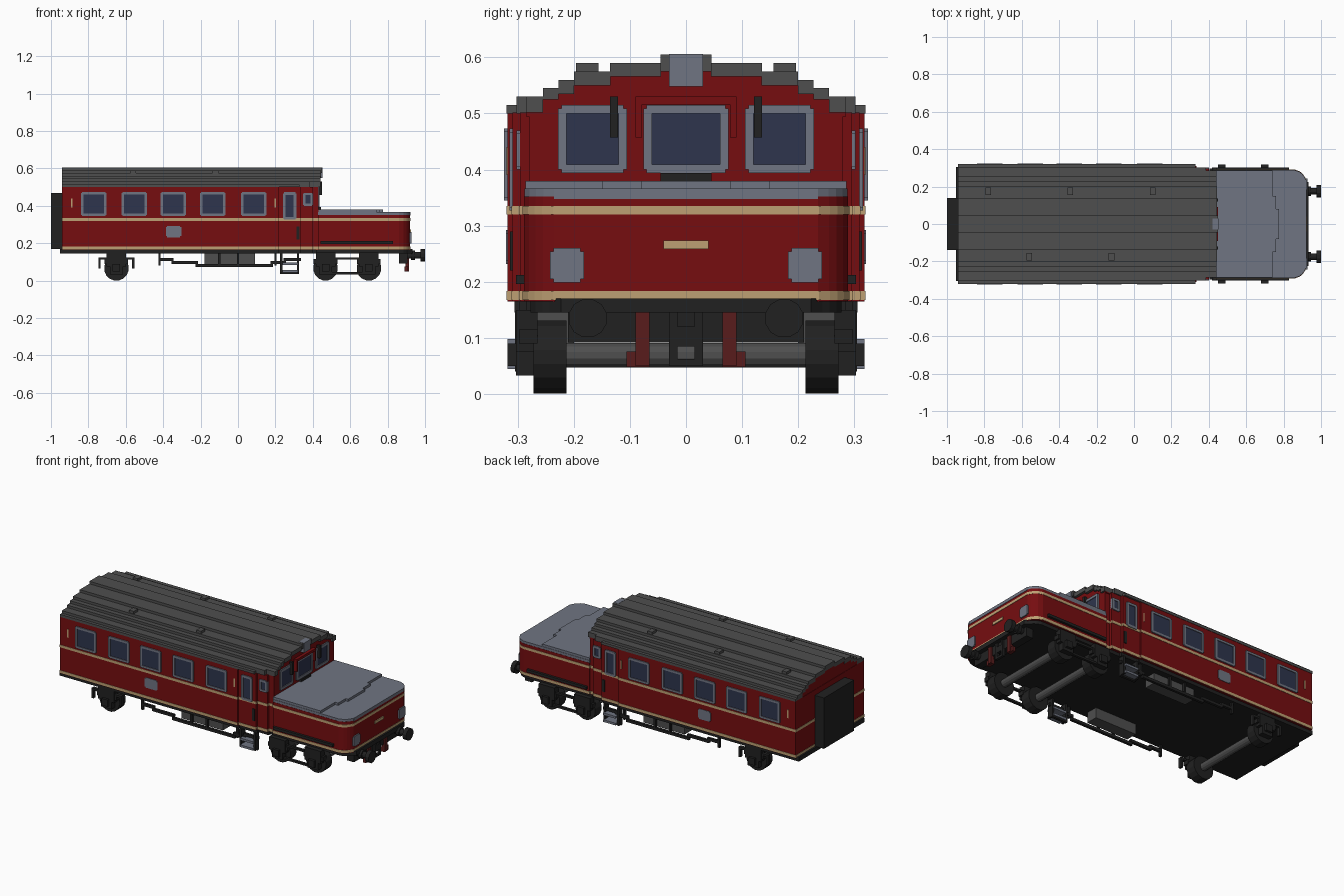
import bpy, bmesh, math
from mathutils import Matrix, Vector

cube = bpy.data.objects.get("Cube")
if cube:
    bpy.data.objects.remove(cube, do_unlink=True)


def lin(c):
    c /= 255
    return c / 12.92 if c <= 0.04045 else ((c + 0.055) / 1.055) ** 2.4


def material(name, *rgb):
    m = bpy.data.materials.new(name)
    col = (*[lin(c) for c in rgb], 1)
    m.diffuse_color = col
    m.use_nodes = True
    bsdf = m.node_tree.nodes["Principled BSDF"]
    bsdf.inputs["Base Color"].default_value = col
    bsdf.inputs["Roughness"].default_value = 0.6
    return m


RED = material("dark red", 118, 13, 16)
ROOF = material("roof grey", 78, 78, 78)
GREY = material("light grey", 112, 117, 130)
GLASS = material("blue glass", 46, 53, 77)
TAN = material("tan", 190, 160, 115)
BLACK = material("black", 33, 33, 33)
BROWN = material("brown red", 88, 28, 28)


def finish(name, bm, mat, mirror=False):
    if mirror:  # copy to the other side of the centre line
        dup = bmesh.ops.duplicate(bm, geom=bm.verts[:] + bm.edges[:] + bm.faces[:])["geom"]
        for v in dup:
            if isinstance(v, bmesh.types.BMVert):
                v.co.y *= -1
    bmesh.ops.recalc_face_normals(bm, faces=bm.faces[:])
    me = bpy.data.meshes.new(name)
    bm.to_mesh(me)
    bm.free()
    me.materials.append(mat)
    ob = bpy.data.objects.new(name, me)
    bpy.context.collection.objects.link(ob)
    return ob


def add_box(bm, x0, x1, y0, y1, z0, z1):
    m = (Matrix.Translation(((x0 + x1) / 2, (y0 + y1) / 2, (z0 + z1) / 2))
         @ Matrix.Diagonal((x1 - x0, y1 - y0, z1 - z0, 1)))
    bmesh.ops.create_cube(bm, size=1, matrix=m)


def boxes(name, mat, items, mirror=False):
    bm = bmesh.new()
    for b in items:
        add_box(bm, *b)
    return finish(name, bm, mat, mirror)


def cylinders(name, mat, items, mirror=False, sides=12):
    """items: (start, end, radius)"""
    bm = bmesh.new()
    for a, b, r in items:
        a, b = Vector(a), Vector(b)
        d = b - a
        m = (Matrix.Translation((a + b) / 2) @ d.to_track_quat('Z', 'Y').to_matrix().to_4x4()
             @ Matrix.Rotation(math.pi / sides, 4, 'Z'))
        bmesh.ops.create_cone(bm, cap_ends=True, segments=sides, radius1=r, radius2=r,
                              depth=d.length, matrix=m)
    return finish(name, bm, mat, mirror)


def prism(name, mat, half, z0, z1, grow=0.0):
    """Extrude a plan, given as its +y half from rear to front."""
    mid = (half[0][0] + half[-1][0]) / 2
    pts = [(x + math.copysign(grow, x - mid) * (x in (half[0][0], half[-1][0])), y + grow)
           for x, y in half]
    pts += [(x, -y) for x, y in reversed(pts)]
    bm = bmesh.new()
    f = bm.faces.new([bm.verts.new((x, y, z0)) for x, y in pts])
    top = bmesh.ops.extrude_face_region(bm, geom=[f])["geom"]
    bmesh.ops.translate(bm, vec=(0, 0, z1 - z0), verts=[v for v in top if isinstance(v, bmesh.types.BMVert)])
    return finish(name, bm, mat)


# Body and hood plans
BODY = [(-0.94, 0.318), (0.22, 0.318), (0.22, 0.309), (0.335, 0.309), (0.335, 0.296),
        (0.4, 0.296), (0.4, 0.28), (0.43, 0.28)]
HOOD = [(0.43, 0.289), (0.86, 0.289), (0.885, 0.28), (0.9, 0.268), (0.91, 0.255), (0.92, 0.235)]
for label, plan in (("body", BODY), ("hood", HOOD)):
    prism(label + "_underframe", BLACK, plan, 0.145, 0.17, -0.012)
    prism(label + "_lower_stripe", TAN, plan, 0.168, 0.184, 0.002)
    prism(label + "_upper_stripe", TAN, plan, 0.32, 0.335, 0.002)
prism("body_walls", RED, BODY, 0.165, 0.502)
prism("hood_walls", RED, HOOD, 0.165, 0.352)
prism("hood_lid", GREY, HOOD, 0.352, 0.366, -0.001)
boxes("hood_raised_panel", GREY, [(0.43, 0.74, -0.286, 0.286, 0.36, 0.38),
                                  (0.73, 0.76, -0.15, 0.15, 0.36, 0.38),
                                  (0.75, 0.775, -0.08, 0.08, 0.36, 0.38)])
boxes("hood_front_trim", GREY, [(0.9, 0.922, -0.235, 0.235, 0.348, 0.366)])

# Stepped roof: inner y, outer y, underside, top, front end
ROOF_STEPS = [(0, 0.045, 0.575, 0.605, 0.45), (0.045, 0.135, 0.566, 0.59, 0.445),
              (0.135, 0.2, 0.55, 0.575, 0.445), (0.2, 0.227, 0.535, 0.56, 0.44),
              (0.227, 0.255, 0.525, 0.545, 0.44), (0.255, 0.285, 0.502, 0.53, 0.44),
              (0.285, 0.302, 0.5, 0.53, 0.385), (0.302, 0.32, 0.5, 0.515, 0.33)]
boxes("roof", ROOF, [(-0.94, xe, a, b, z0, z1) for a, b, z0, z1, xe in ROOF_STEPS], True)
boxes("end_gables", RED, [(-0.938, 0.43, a, b, 0.495, z0) for a, b, z0, z1, xe in ROOF_STEPS[:6]], True)
boxes("roof_vents", ROOF, [(x - 0.015, x + 0.015, y - 0.02, y + 0.02, 0.57, 0.59)
                           for x, y in ((-0.78, 0.176), (-0.34, 0.176), (0.1, 0.176),
                                        (-0.56, -0.176), (-0.12, -0.176))])

# Rear gangway
boxes("rear_gangway", BLACK, [(-1, -0.935, -0.14, 0.14, 0.17, 0.47)])


def frame_rects(a0, a1, z0, z1, t):
    return [(a0 + t * 0.4, a1 - t * 0.4, z1 - t, z1), (a0 + t * 0.4, a1 - t * 0.4, z0, z0 + t),
            (a0, a0 + t, z0 + t * 0.4, z1 - t * 0.4), (a1 - t, a1, z0 + t * 0.4, z1 - t * 0.4)]


# Side windows: x range, z range, wall y, frame width
side = [(x - 0.068, x + 0.068, 0.345, 0.473, 0.318, 0.013) for x in (-0.771, -0.555, -0.347, -0.134, 0.084)]
side += [(0.24, 0.312, 0.327, 0.473, 0.309, 0.014), (0.348, 0.4, 0.4, 0.47, 0.296, 0.013)]
frames, panes = [], []
for x0, x1, z0, z1, w, t in side:
    frames += [(a, b, w - 0.01, w + 0.006, c, d) for a, b, c, d in frame_rects(x0, x1, z0, z1, t)]
    panes.append((x0 + t / 2, x1 - t / 2, w - 0.005, w + 0.002, z0 + t / 2, z1 - t / 2))
boxes("side_window_frames", GREY, frames, True)
boxes("side_window_panes", GLASS, panes, True)

# Cab front windows
frames, panes = [], []
for y0, y1, z0, z1 in ((-0.076, 0.076, 0.394, 0.515), (0.105, 0.228, 0.394, 0.515), (-0.228, -0.105, 0.394, 0.515)):
    frames += [(0.425, 0.437, a, b, c, d) for a, b, c, d in frame_rects(y0, y1, z0, z1, 0.015)]
    panes.append((0.425, 0.433, y0 + 0.008, y1 - 0.008, z0 + 0.008, z1 - 0.008))
boxes("cab_window_frames", GREY, frames)
boxes("cab_window_panes", GLASS, panes)
boxes("cab_window_hood", RED, [(0.425, 0.448, 0, 0.09, 0.516, 0.53),
                               (0.425, 0.448, 0.078, 0.09, 0.457, 0.53)], True)
boxes("cab_wipers", BLACK, [(0.43, 0.45, 0.121, 0.135, 0.457, 0.53)], True)
boxes("cab_front_step", BLACK, [(0.425, 0.445, -0.045, 0.045, 0.375, 0.394)])
boxes("roof_headlight", GREY, [(0.42, 0.453, -0.03, 0.03, 0.548, 0.606)])

# Side details
boxes("side_panel", GREY, [(-0.385, -0.303, 0.31, 0.321, 0.238, 0.286),
                           (-0.379, -0.309, 0.31, 0.321, 0.232, 0.292)], True)
boxes("side_marks", TAN, [(x - 0.004, x + 0.004, 0.31, 0.32, 0.39, 0.44) for x in (-0.889, 0.2)], True)
boxes("door_handles", BLACK, [(0.312, 0.328, 0.3, 0.314, 0.22, 0.29)], True)
boxes("hood_side_rails", BLACK, [(0.44, 0.83, 0.28, 0.303, 0.196, 0.212)], True)

# Nose details
boxes("nose_lamps", GREY, [(0.9, 0.927, 0.182, 0.242, 0.205, 0.254),
                           (0.9, 0.927, 0.188, 0.236, 0.199, 0.26)], True)
boxes("nose_plate", TAN, [(0.915, 0.925, -0.04, 0.04, 0.258, 0.274)])
boxes("front_beam", BLACK, [(0.86, 0.905, -0.21, 0.21, 0.092, 0.168)])
boxes("coupling", BLACK, [(0.9, 0.915, 0.015, 0.03, 0.05, 0.168), (0.9, 0.915, 0, 0.02, 0.05, 0.062),
                          (0.9, 0.915, 0, 0.02, 0.085, 0.12)], True)
boxes("brake_hoses", BROWN, [(0.895, 0.915, 0.065, 0.09, 0.05, 0.15),
                             (0.89, 0.91, 0.065, 0.106, 0.048, 0.076)], True)
cylinders("buffers", BLACK, [((0.9, 0.175, 0.135), (0.98, 0.175, 0.135), 0.018),
                             ((0.925, 0.175, 0.135), (0.945, 0.175, 0.135), 0.026),
                             ((0.976, 0.175, 0.135), (1.0, 0.175, 0.135), 0.035)], True)

# Wheels, axles and axle boxes
AXLES = (-0.65, 0.468, 0.7)
cylinders("wheels", BLACK, [((x, 0.213, 0.066), (x, 0.272, 0.066), 0.066) for x in AXLES], True, 16)
cylinders("axles", ROOF, [((x, -0.215, 0.069), (x, 0.215, 0.069), 0.0225) for x in AXLES])
bearing = []
for x in AXLES:
    bearing += [(x - 0.052, x + 0.052, 0.265, 0.303, 0.075, 0.15), (x - 0.035, x + 0.035, 0.265, 0.303, 0.033, 0.1),
                (x - 0.063, x + 0.063, 0.265, 0.298, 0.09, 0.115), (x - 0.02, x + 0.02, 0.29, 0.318, 0.05, 0.09)]
for s in (-1, 1):  # rear spring hangers
    x = -0.65 + s * 0.09
    bearing += [(x - 0.006, x + 0.006, 0.28, 0.3, 0.065, 0.125)]
bearing += [(-0.746, -0.554, 0.28, 0.3, 0.113, 0.125),
            (0.5, 0.67, 0.28, 0.295, 0.034, 0.046), (0.5, 0.67, 0.28, 0.295, 0.112, 0.124)]
boxes("axle_boxes", BLACK, bearing, True)

# Underfloor tank, truss rods and boarding steps
boxes("underfloor_tank", ROOF, [(-0.18, 0.09, 0.2, 0.27, 0.085, 0.147)], True)
truss = [(-0.42, 0.128), (-0.35, 0.112), (-0.22, 0.098), (-0.1, 0.08),
         (0.06, 0.08), (0.18, 0.098), (0.25, 0.112), (0.33, 0.128)]
boxes("truss_rods", BLACK, [(a[0] - 0.006, b[0] + 0.006, 0.28, 0.295, min(a[1], b[1]) - 0.008,
                             min(a[1], b[1]) + 0.008) for a, b in zip(truss, truss[1:])]
      + [(x - 0.006, x + 0.006, 0.28, 0.295, 0.08, 0.147) for x in (-0.42, -0.1, 0.0, 0.2)], True)
boxes("step_frames", BLACK, [(x, x + 0.012, 0.27, 0.305, 0.04, 0.147) for x in (0.225, 0.315)]
      + [(0.225, 0.327, 0.27, 0.285, 0.036, 0.046)], True)
boxes("step_treads", GREY, [(0.237, 0.32, 0.265, 0.318, z, z + 0.013) for z in (0.045, 0.085)], True)
